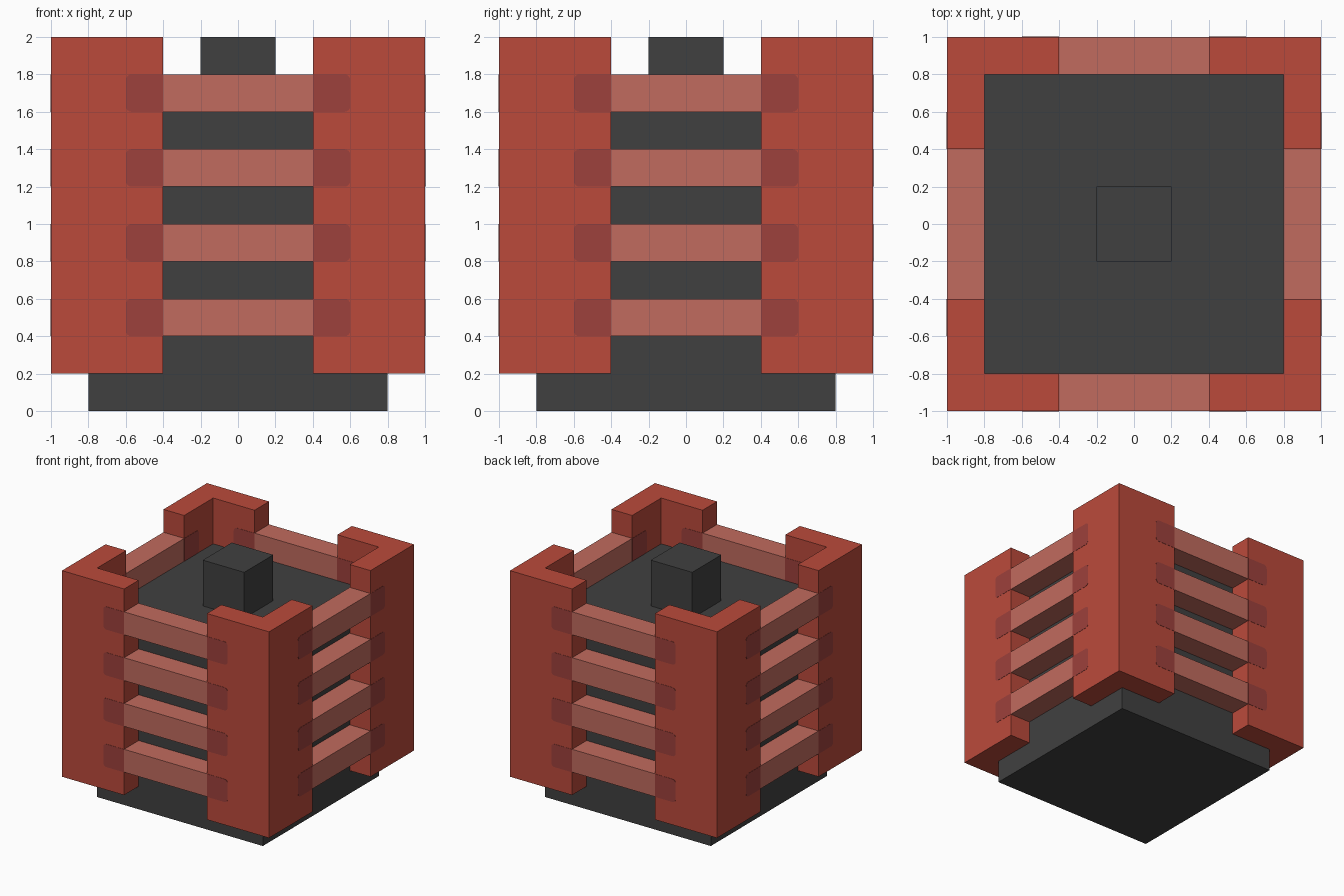
import bpy, bmesh, math
from mathutils import Matrix, Vector

cube = bpy.data.objects.get("Cube")
if cube:
    bpy.data.objects.remove(cube, do_unlink=True)


def material(name, rgb):
    linear = [(c / 255 / 12.92) if c / 255 <= 0.04045 else ((c / 255 + 0.055) / 1.055) ** 2.4 for c in rgb]
    mat = bpy.data.materials.new(name)
    mat.use_nodes = True
    mat.diffuse_color = (*linear, 1)
    mat.node_tree.nodes["Principled BSDF"].inputs["Base Color"].default_value = (*linear, 1)
    return mat


RED = material("brick red", (187, 74, 59))
PINK = material("dusty pink", (193, 107, 94))
MAROON = material("dark maroon", (157, 65, 60))
GREY = material("charcoal grey", (64, 64, 64))


def prism(name, profile, depth, matrix, mat):
    """Extrude a closed 2D profile along local z and place it."""
    bm = bmesh.new()
    face = bm.faces.new([bm.verts.new((x, y, 0)) for x, y in profile])
    top = bmesh.ops.extrude_face_region(bm, geom=[face])["geom"]
    bmesh.ops.translate(bm, vec=(0, 0, depth), verts=[v for v in top if isinstance(v, bmesh.types.BMVert)])
    bmesh.ops.transform(bm, matrix=matrix, verts=bm.verts)
    bmesh.ops.recalc_face_normals(bm, faces=bm.faces)
    mesh = bpy.data.meshes.new(name)
    bm.to_mesh(mesh)
    bm.free()
    mesh.materials.append(mat)
    obj = bpy.data.objects.new(name, mesh)
    bpy.context.collection.objects.link(obj)
    return obj


def rect(x0, x1, y0, y1):
    return [(x0, y0), (x1, y0), (x1, y1), (x0, y1)]


def up(z):
    return Matrix.Translation((0, 0, z))


# Solid core and the block on its top
prism("core", rect(-0.8, 0.8, -0.8, 0.8), 1.6, up(0), GREY)
prism("top_block", rect(-0.2, 0.2, -0.2, 0.2), 0.4, up(1.6), GREY)

# Rail end patch: square on the rail side, rounded on the outer side
R = 0.03
patch = [(0.4, 0.0)]
for cz, start in ((R, -90), (0.2 - R, 0)):
    for i in range(5):
        a = math.radians(start + i * 22.5)
        patch.append((0.6 - R + R * math.cos(a), cz + R * math.sin(a)))
patch.append((0.4, 0.2))
mirrored = [(-x, z) for x, z in patch]

L_SHAPE = [(-1, -1), (-0.4, -1), (-0.4, -0.8), (-0.8, -0.8), (-0.8, -0.4), (-1, -0.4)]
CORNERS = ("front_right", "front_left", "back_left", "back_right")
SIDES = ("front", "left", "back", "right")
UPRIGHT = Matrix.Rotation(math.radians(90), 4, "X")  # profile (x, z), depth towards -y

for k in range(4):
    turn = Matrix.Rotation(math.radians(90 * k), 4, "Z")
    # Angled corner post
    prism(CORNERS[k] + "_post", L_SHAPE, 1.8, turn @ up(0.2), RED)
    # Four rails with their end patches showing through the posts
    for n in range(4):
        z = 0.4 + 0.4 * n
        tag = f"{SIDES[k]}_rail_{n + 1}"
        place = turn @ Matrix.Translation(Vector((0, -0.8, z))) @ UPRIGHT
        prism(tag, rect(-0.4, 0.4, 0, 0.2), 0.2, place, PINK)
        place = turn @ Matrix.Translation(Vector((0, -0.798, z))) @ UPRIGHT
        prism(tag + "_end_a", patch, 0.204, place, MAROON)
        prism(tag + "_end_b", mirrored, 0.204, place, MAROON)
